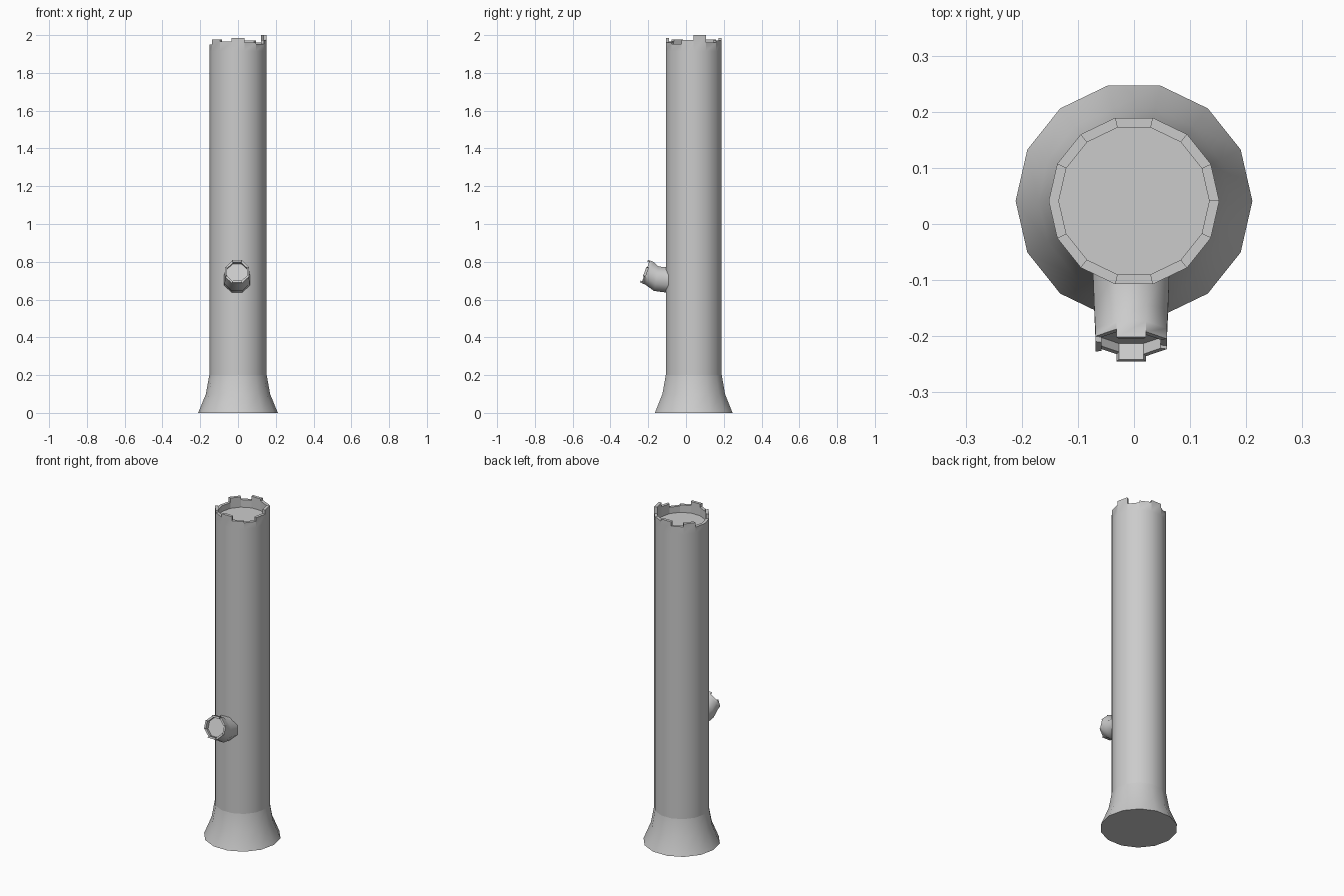
import bpy, bmesh
from math import sin, cos, pi, radians
from mathutils import Vector

cube = bpy.data.objects.get("Cube")
if cube:
    bpy.data.objects.remove(cube, do_unlink=True)

grey = bpy.data.materials.new("plain_grey")
grey.use_nodes = True
COLOUR = (0.6, 0.6, 0.6, 1)
grey.diffuse_color = COLOUR
grey.node_tree.nodes["Principled BSDF"].inputs["Base Color"].default_value = COLOUR


def ring_points(center, tilt, radius, sides, phase, lift=0.0):
    """Polygon points around a centre; tilt 90 faces up, tilt 0 faces forward."""
    t = radians(tilt)
    side, up = Vector((1, 0, 0)), Vector((0, sin(t), cos(t)))
    normal = Vector((0, -cos(t), sin(t)))
    base = Vector(center) + normal * lift
    return [base + side * (radius * cos(a)) + up * (radius * sin(a))
            for a in (phase + 2 * pi * i / sides for i in range(sides))]


def tube(name, rings, sides, phase=0.0, teeth=None, inner=0.0, bottom=False, smooth=30):
    """Loft through rings, optionally ending in a ragged rim around a recessed floor."""
    bm = bmesh.new()
    loops = [[bm.verts.new(p) for p in ring_points(*r, sides, phase)] for r in rings]
    for low, high in zip(loops, loops[1:]):
        for i in range(sides):
            j = (i + 1) % sides
            bm.faces.new((low[i], low[j], high[j], high[i]))
    if bottom:
        bm.faces.new(loops[0][::-1])
    if teeth:
        center, tilt, radius = rings[-1]
        floor = [bm.verts.new(p) for p in ring_points(center, tilt, inner, sides, phase)]
        bm.faces.new(floor)
        outer = loops[-1]
        for i, h in enumerate(teeth):
            j = (i + 1) % sides
            out = ring_points(center, tilt, radius, sides, phase, h)
            inn = ring_points(center, tilt, inner, sides, phase, h)
            a, b, c, d = [bm.verts.new(p) for p in (out[i], out[j], inn[j], inn[i])]
            bm.faces.new((outer[i], outer[j], b, a))
            bm.faces.new((a, b, c, d))
            bm.faces.new((d, c, floor[j], floor[i]))
            bm.faces.new((outer[j], floor[j], c, b))
            bm.faces.new((floor[i], outer[i], a, d))
    mesh = bpy.data.meshes.new(name)
    bm.to_mesh(mesh)
    bm.free()
    mesh.materials.append(grey)
    obj = bpy.data.objects.new(name, mesh)
    bpy.context.collection.objects.link(obj)
    bpy.ops.object.select_all(action='DESELECT')
    obj.select_set(True)
    bpy.context.view_layer.objects.active = obj
    bpy.ops.object.shade_smooth_by_angle(angle=radians(smooth))
    return obj


# Flared foot
AXIS_Y = 0.041
tube("root_flare", [((0, AXIS_Y, z), 90, r) for z, r in ((0, 0.211), (0.1, 0.17), (0.2, 0.152))],
     14, bottom=True)

# Tall trunk with a broken rim
tube("trunk", [((0, AXIS_Y, z), 90, r) for z, r in ((0.2, 0.152), (1.915, 0.152))], 14,
     teeth=[h / 1000 for h in (85, 45, 57, 70, 45, 62, 35, 35, 62, 50, 70, 45, 38, 60)],
     inner=0.134)

# Short hollow branch stub curving forward and up
tube("branch_stub",
     [((-0.005, -0.08, 0.702), 0, 0.074), ((-0.005, -0.157, 0.71), 11, 0.071),
      ((-0.005, -0.195, 0.74), 20, 0.069)],
     8, phase=pi / 8, teeth=[0.02, 0.03, 0.015, 0.025, 0.016, 0.03, 0.02, 0.014],
     inner=0.057, smooth=50)
